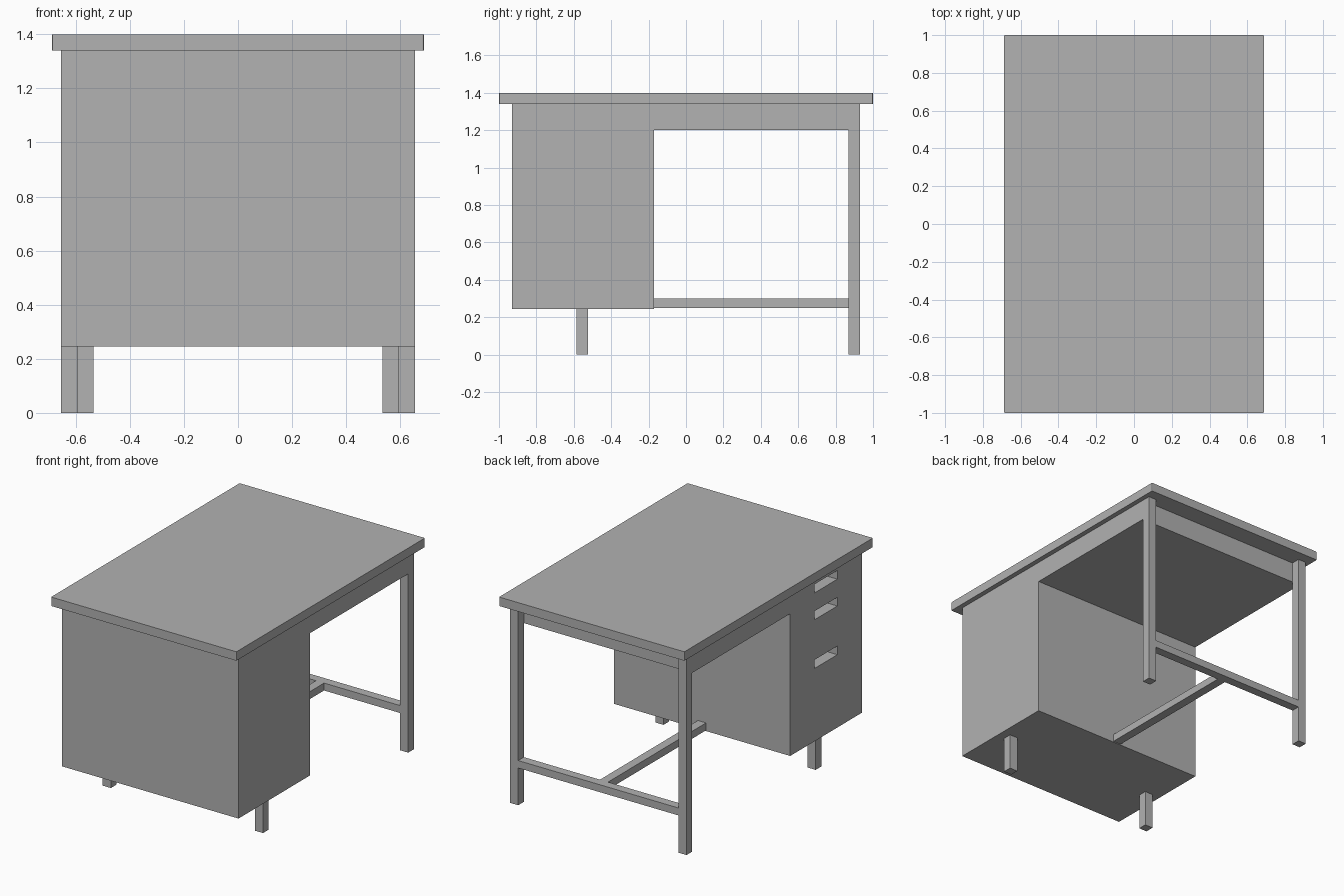
import bpy
import bmesh

cube = bpy.data.objects.get("Cube")
if cube:
    bpy.data.objects.remove(cube, do_unlink=True)

# Single painted finish
GREY = (0.445, 0.445, 0.445, 1.0)
paint = bpy.data.materials.new("light_grey")
paint.use_nodes = True
paint.diffuse_color = GREY
bsdf = next(n for n in paint.node_tree.nodes if n.type == "BSDF_PRINCIPLED")
bsdf.inputs["Base Color"].default_value = GREY


def finish(name, bm):
    bmesh.ops.recalc_face_normals(bm, faces=bm.faces)
    mesh = bpy.data.meshes.new(name)
    bm.to_mesh(mesh)
    bm.free()
    mesh.materials.append(paint)
    obj = bpy.data.objects.new(name, mesh)
    bpy.context.collection.objects.link(obj)
    return obj


def add_box(bm, xs, ys, zs):
    spans = (xs, ys, zs)
    verts = bmesh.ops.create_cube(bm, size=1)["verts"]
    for v in verts:
        v.co = [(a + b) / 2 + c * (b - a) for (a, b), c in zip(spans, v.co)]


def box(name, xs, ys, zs):
    bm = bmesh.new()
    add_box(bm, xs, ys, zs)
    return finish(name, bm)


# Key dimensions
HALF = 0.655
BACK, FRONT = 0.93, -0.93
CABINET_END = -0.17
TOP_Z, APRON_Z, CABINET_Z = 1.34, 1.2, 0.245
LEG = 0.06

# Desktop with slightly eased upright corners
bm = bmesh.new()
add_box(bm, (-0.688, 0.688), (-1, 1), (TOP_Z, 1.4))
upright = [e for e in bm.edges if abs(e.verts[0].co.z - e.verts[1].co.z) > 0.01]
bmesh.ops.bevel(bm, geom=upright, offset=0.006, segments=2, affect="EDGES", profile=0.5)
finish("desktop", bm)

# Drawer cabinet and apron as one L-shaped profile, extruded across the width
profile = [(FRONT, CABINET_Z), (CABINET_END, CABINET_Z), (CABINET_END, APRON_Z),
           (BACK - LEG, APRON_Z), (BACK - LEG, TOP_Z), (FRONT, TOP_Z)]
bm = bmesh.new()
side = bm.faces.new([bm.verts.new((-HALF, y, z)) for y, z in profile])
ext = bmesh.ops.extrude_face_region(bm, geom=[side])["geom"]
bmesh.ops.translate(bm, vec=(2 * HALF, 0, 0),
                    verts=[g for g in ext if isinstance(g, bmesh.types.BMVert)])
body = finish("cabinet_and_apron", bm)

# Three drawer grip slots cut into the right side
bm = bmesh.new()
for z in (1.27, 1.09, 0.763):
    add_box(bm, (-HALF - 0.1, -HALF + 0.1), (-0.67, -0.425), (z - 0.029, z + 0.029))
cutter = finish("slot_cutter", bm)
cutter.hide_render = True
cut = body.modifiers.new("slots", "BOOLEAN")
cut.operation = "DIFFERENCE"
cut.solver = "EXACT"
cut.object = cutter
bpy.context.view_layer.objects.active = body
bpy.ops.object.modifier_apply(modifier=cut.name)
bpy.data.objects.remove(cutter, do_unlink=True)

# Legs, mirrored left and right
for label, s in (("left", 1), ("right", -1)):
    outer = sorted((s * HALF, s * (HALF - LEG)))
    inner = sorted((s * (HALF - LEG), s * (HALF - 2 * LEG)))
    box("back_leg_" + label, outer, (BACK - LEG, BACK), (0, TOP_Z))
    box("front_leg_" + label, inner, (-0.585, -0.525), (0, CABINET_Z))

# T-shaped foot rail
RAIL = (0.25, 0.3)
box("back_rail", (LEG - HALF, HALF - LEG), (BACK - LEG, BACK), RAIL)
box("centre_rail", (-LEG / 2, LEG / 2), (CABINET_END, BACK - LEG), RAIL)
